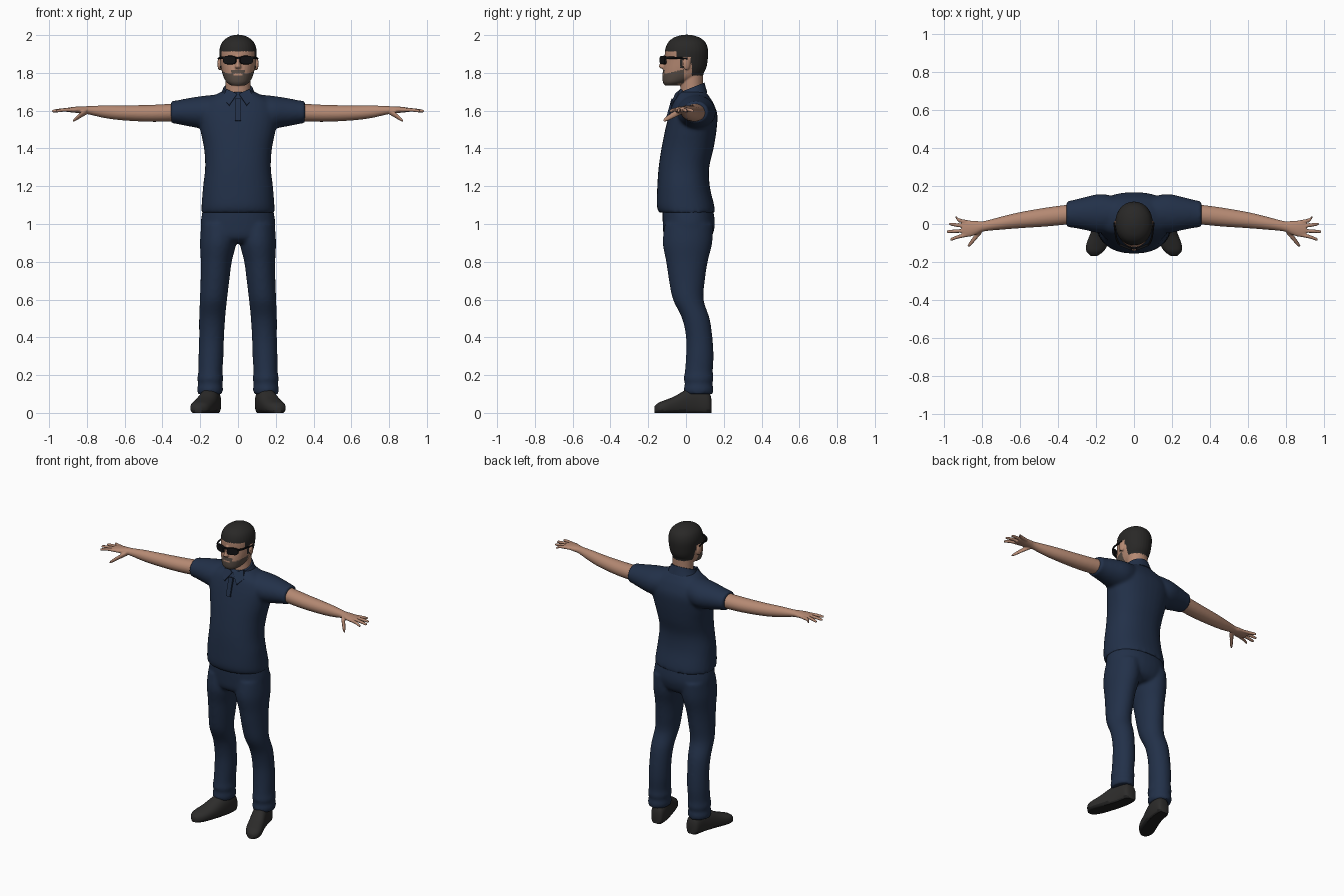
import bpy, bmesh, math
from mathutils import Vector, Matrix

cube = bpy.data.objects.get("Cube")
if cube:
    bpy.data.objects.remove(cube, do_unlink=True)


def material(name, r, g, b):
    m = bpy.data.materials.new(name)
    m.use_nodes = True
    m.diffuse_color = (r, g, b, 1)
    bsdf = m.node_tree.nodes["Principled BSDF"]
    bsdf.inputs["Base Color"].default_value = (r, g, b, 1)
    bsdf.inputs["Roughness"].default_value = 0.8
    return m


navy = material("navy cloth", 0.016, 0.030, 0.066)
skin = material("skin", 0.46, 0.25, 0.17)
hair = material("dark hair", 0.022, 0.021, 0.020)
beard = material("grey brown beard", 0.10, 0.075, 0.06)
black = material("black plastic", 0.006, 0.006, 0.007)
leather = material("dark leather", 0.026, 0.025, 0.024)
sole_mat = material("sole rubber", 0.014, 0.014, 0.014)


def spline(a, b, c, d, t):
    """Catmull-Rom blend of four rings."""
    return [0.5 * (2 * q + (r - p) * t + (2 * p - 5 * q + 4 * r - s) * t * t
                   + (3 * q - p - 3 * r + s) * t ** 3) for p, q, r, s in zip(a, b, c, d)]


def loft(bm, axis, rings, side=1, power=1.0, steps=4, seg=32):
    """Closed skin through oval rings: (position on axis, centre a, centre b, radius a, radius b)."""
    ends = [rings[0]] + list(rings) + [rings[-1]]
    path = [spline(*ends[i:i + 4], k / steps) for i in range(len(rings) - 1) for k in range(steps)]
    path.append(rings[-1])
    loops = []
    for t, a, b, ra, rb in path:
        loop = []
        for k in range(seg):
            c, s = math.cos(math.tau * k / seg), math.sin(math.tau * k / seg)
            u = a + ra * math.copysign(abs(c) ** power, c)
            v = b + rb * math.copysign(abs(s) ** power, s)
            x, y, z = {"X": (t, u, v), "Y": (u, t, v), "Z": (u, v, t)}[axis]
            loop.append(bm.verts.new((x * side, y, z)))
        loops.append(loop)
    for lo, hi in zip(loops, loops[1:]):
        for k in range(seg):
            n = (k + 1) % seg
            bm.faces.new((lo[k], lo[n], hi[n], hi[k]))
    bm.faces.new(loops[0])
    bm.faces.new(loops[-1])


def finish(name, bm, mats, voxel=0, smooth=0, rule=None, angle=50):
    """Make an object, fuse its pieces if asked, and colour faces by a rule."""
    bmesh.ops.recalc_face_normals(bm, faces=bm.faces[:])
    me = bpy.data.meshes.new(name)
    bm.to_mesh(me)
    bm.free()
    ob = bpy.data.objects.new(name, me)
    bpy.context.scene.collection.objects.link(ob)
    if voxel:
        fuse = ob.modifiers.new("fuse", "REMESH")
        fuse.mode = "VOXEL"
        fuse.voxel_size = voxel
        soft = ob.modifiers.new("soften", "SMOOTH")
        soft.factor, soft.iterations = 0.5, smooth
        bpy.context.view_layer.update()
        dg = bpy.context.evaluated_depsgraph_get()
        me = bpy.data.meshes.new_from_object(ob.evaluated_get(dg))
        ob.modifiers.clear()
        ob.data = me
        me.name = name
    me.materials.clear()
    for m in mats:
        me.materials.append(m)
    for p in me.polygons:
        p.use_smooth = True
        p.material_index = rule(p.center) if rule else 0
    me.set_sharp_from_angle(angle=math.radians(angle))
    return ob


# Polo shirt: trunk fused with both sleeves
bm = bmesh.new()
loft(bm, "Z", [(1.06, 0, .005, .195, .148), (1.10, 0, -.003, .193, .152), (1.20, 0, -.013, .185, .139),
               (1.30, 0, -.011, .174, .134), (1.40, 0, .008, .180, .138), (1.50, 0, .026, .200, .136),
               (1.58, 0, .038, .212, .128), (1.64, 0, .037, .190, .108), (1.675, 0, .033, .135, .09),
               (1.70, 0, .03, .09, .075)], power=.88)
for s in (1, -1):
    loft(bm, "X", [(.06, .055, 1.60, .08, .09), (.17, .055, 1.592, .103, .088), (.26, .055, 1.592, .086, .075),
                   (.32, .053, 1.592, .073, .063), (.355, .051, 1.592, .068, .059)], s)
finish("polo_shirt", bm, [navy], .01, 6)

# Collar: band sloping down to the front, two points and a placket
bm = bmesh.new()
loft(bm, "Z", [(1.65, 0, .025, .108, .088), (1.68, 0, .025, .09, .08), (1.71, 0, .025, .077, .073)])
for v in bm.verts:
    v.co.z += .4 * v.co.y
finish("collar_band", bm, [navy])
bm = bmesh.new()
for s in (1, -1):
    pts = [(.004, -.058, 1.69), (.062, -.03, 1.715), (.08, -.052, 1.665), (.046, -.083, 1.63)]
    face = bm.faces.new([bm.verts.new((x * s, y, z)) for x, y, z in pts])
    new = bmesh.ops.extrude_face_region(bm, geom=[face])["geom"]
    bmesh.ops.translate(bm, vec=(0, .012, -.006), verts=[g for g in new if isinstance(g, bmesh.types.BMVert)])
finish("collar_points", bm, [navy], angle=30)
bm = bmesh.new()
tilt = Matrix.Translation((0, -.087, 1.605)) @ Matrix.Rotation(-.27, 4, "X")
bmesh.ops.create_cube(bm, size=1, matrix=tilt @ Matrix.Diagonal((.03, .012, .12, 1)))
finish("placket", bm, [navy], angle=30)

# Trousers: hips fused with two legs, creased at the ankle
bm = bmesh.new()
loft(bm, "Z", [(.90, 0, .01, .14, .09), (.93, 0, .01, .185, .125), (1.0, 0, .015, .198, .138),
               (1.09, 0, .008, .184, .133)], power=.9)
leg = [(1.0, .100, .015, .095, .128), (.9, .105, .008, .096, .131), (.8, .115, .005, .082, .110),
       (.7, .122, .005, .076, .095), (.6, .130, .012, .072, .081), (.5, .137, .052, .069, .073),
       (.4, .140, .070, .066, .070), (.3, .143, .073, .066, .073), (.22, .146, .068, .064, .074),
       (.18, .147, .067, .069, .079), (.155, .147, .067, .064, .073), (.125, .148, .067, .069, .079),
       (.10, .148, .067, .064, .074)]
for s in (1, -1):
    loft(bm, "Z", leg, s)
finish("trousers", bm, [navy], .01, 5)

# Arms with hands
fingers = [(.94, .035), (.972, .0), (.985, -.04), (.965, -.08)]
for s, label in ((1, "left"), (-1, "right")):
    bm = bmesh.new()
    loft(bm, "X", [(.30, .055, 1.592, .052, .048), (.45, .038, 1.586, .050, .045), (.60, .02, 1.588, .042, .040),
                   (.70, .004, 1.594, .034, .034), (.79, -.012, 1.602, .027, .022), (.83, -.02, 1.604, .036, .019),
                   (.87, -.025, 1.605, .043, .015), (.905, -.026, 1.604, .036, .011)], s)
    for i, (tip, y) in enumerate(fingers):
        base = .008 - .021 * i
        loft(bm, "X", [(.86, base, 1.604, .010, .010), (.92, base + .45 * (y - base), 1.604, .010, .010),
                       (tip - .006, y, 1.598, .008, .008), (tip, y, 1.597, .003, .003)], s, seg=12)
    loft(bm, "X", [(.80, -.03, 1.596, .018, .016), (.83, -.065, 1.578, .018, .015),
                   (.86, -.102, 1.556, .014, .011), (.875, -.117, 1.546, .005, .004)], s, seg=16)
    finish(label + "_arm", bm, [skin], .0045, 3)


# Head: skull, neck, nose and ears fused, with hair and beard by region
def head_colour(c):
    x, y, z = abs(c.x), c.y, c.z
    ear = x > .094 and -.022 < y < .026 and z < 1.885
    line = 1.915 if y < -.05 else 1.875 if y < -.03 else 1.825 if y < -.008 else 1.85 if y < .03 else 1.785
    if z > line and not ear:
        return 1
    lips = x < .022 and 1.789 < z < 1.797
    if 1.73 < z < 1.797 + .25 * max(0, y + .1) and -.2 < y < -.012 - (z < 1.745) * .03 and not lips:
        return 2
    if x < .036 and 1.797 <= z < 1.815 and y < -.09:
        return 2
    return 0


bm = bmesh.new()
loft(bm, "Z", [(1.64, 0, .03, .07, .062), (1.72, 0, .03, .066, .060), (1.80, 0, .03, .066, .062)])
loft(bm, "Z", [(1.733, 0, -.075, .036, .036), (1.75, 0, -.055, .060, .067), (1.78, 0, -.025, .077, .100),
               (1.82, 0, -.008, .088, .113), (1.87, 0, .001, .095, .114), (1.92, 0, .003, .098, .114),
               (1.96, 0, .004, .086, .100), (1.985, 0, .004, .060, .072), (1.998, 0, .004, .030, .036),
               (2.002, 0, .004, .008, .010)], power=.95)
loft(bm, "Z", [(1.822, 0, -.118, .012, .012), (1.832, 0, -.124, .017, .020), (1.85, 0, -.120, .011, .018),
               (1.89, 0, -.108, .008, .012)], seg=16)
for s in (1, -1):
    ear = Matrix.Translation((s * .098, .002, 1.848)) @ Matrix.Rotation(s * .3, 4, "Z")
    bmesh.ops.create_uvsphere(bm, u_segments=16, v_segments=12, radius=1,
                              matrix=ear @ Matrix.Diagonal((.010, .021, .034, 1)))
finish("head", bm, [skin, hair, beard], .0042, 3, head_colour)

# Sunglasses: wrapped lenses, bridge and temples
bm = bmesh.new()
for s in (1, -1):
    lens = bmesh.new()
    loft(lens, "Y", [(-.006, 0, 0, .035, .022), (.006, 0, 0, .036, .023)], power=.6, steps=1)
    lens.transform(Matrix.Translation((s * .044, -.121, 1.868)) @ Matrix.Rotation(s * .38, 4, "Z"))
    part = bpy.data.meshes.new("lens")
    lens.to_mesh(part)
    lens.free()
    bm.from_mesh(part)
    bpy.data.meshes.remove(part)
    loft(bm, "Y", [(-.108, .078, 1.88, .006, .008), (-.07, .094, 1.88, .005, .006),
                   (.008, .104, 1.876, .004, .005)], s, seg=8)
bmesh.ops.create_cube(bm, size=1, matrix=Matrix.Translation((0, -.126, 1.879)) @ Matrix.Diagonal((.03, .012, .010, 1)))
finish("sunglasses", bm, [black], angle=35)

# Shoes: flat-bottomed, toes turned out
profile = [(.135, .130, .024, .07), (.120, .132, .042, .11), (.06, .140, .049, .135), (0, .156, .053, .122),
           (-.06, .177, .056, .088), (-.11, .195, .056, .068), (-.145, .205, .044, .054), (-.167, .21, .018, .034)]
for s, label in ((1, "left"), (-1, "right")):
    bm = bmesh.new()
    loft(bm, "Y", [(y, x, h * .42, w, h * .58) for y, x, w, h in profile], s, .85)
    for v in bm.verts:
        v.co.z = max(v.co.z, 0)
    finish(label + "_shoe", bm, [leather, sole_mat], rule=lambda c: 1 if c.z < .014 else 0)
